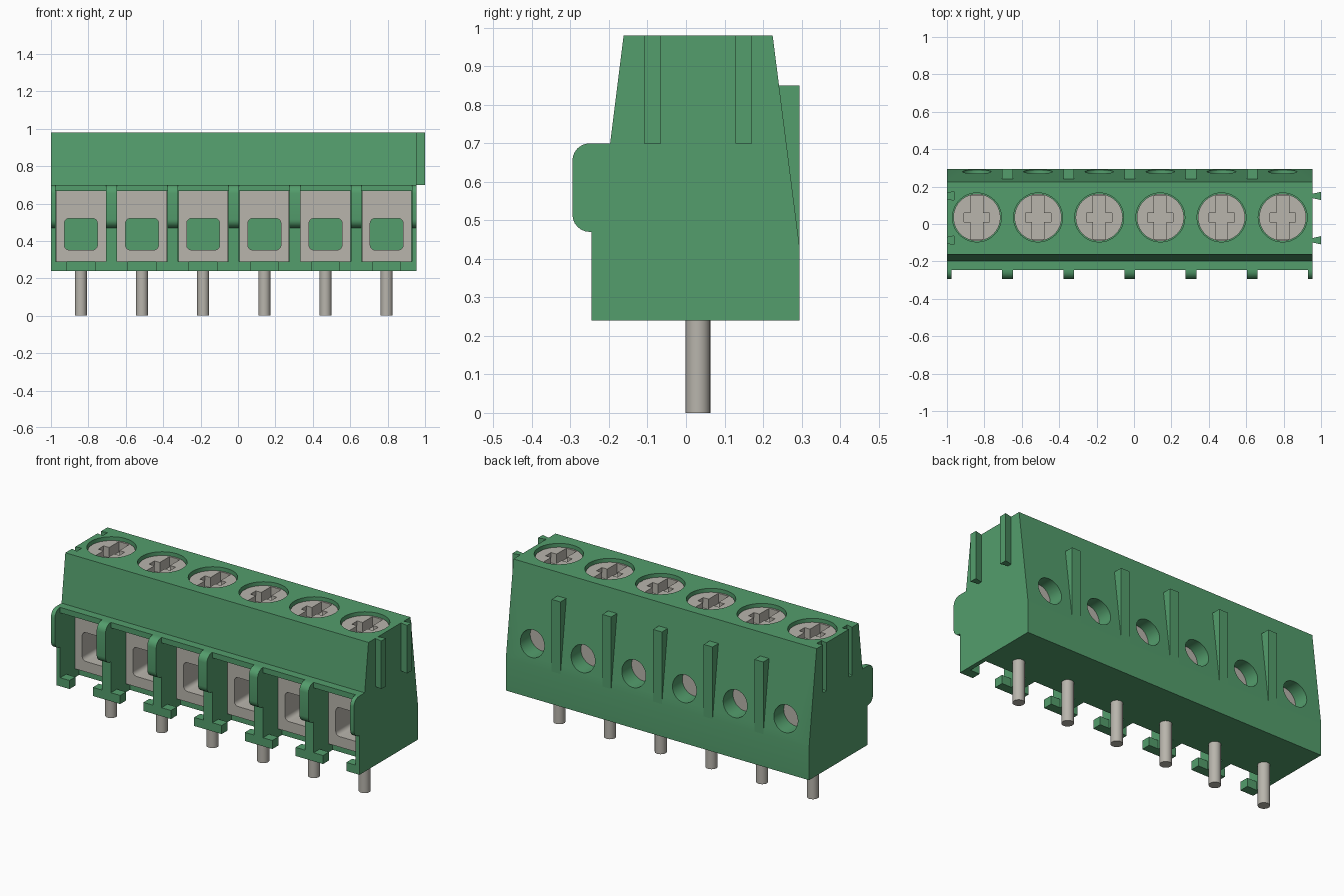
import bpy, bmesh, math
from mathutils import Vector

if "Cube" in bpy.data.objects:
    bpy.data.objects.remove(bpy.data.objects["Cube"], do_unlink=True)


def material(name, rgb):
    m = bpy.data.materials.new(name)
    m.use_nodes = True
    m.diffuse_color = (*rgb, 1)
    m.node_tree.nodes["Principled BSDF"].inputs["Base Color"].default_value = (*rgb, 1)
    return m


GREEN = material("green plastic", (0.087, 0.337, 0.15))
GREY = material("dull metal", (0.48, 0.46, 0.413))

PITCH, FIRST = 0.327, -0.84
POLES = [FIRST + PITCH * i for i in range(6)]
HALF = 0.135                        # half width of one wire chamber
LEFT, RIGHT = -1.0, 0.955
SCREW_Y = 0.035
RAIL_YS = (-0.087, 0.15)


def prism(bm, points, axis, low, high):
    """Extrude a 2D outline along x, y or z."""
    place = {"x": lambda a, b, t: (t, a, b),
             "y": lambda a, b, t: (a, t, b),
             "z": lambda a, b, t: (a, b, t)}[axis]
    ring = [bm.verts.new(place(a, b, low)) for a, b in points]
    face = bm.faces.new(ring)
    shift = Vector(place(0, 0, high - low))
    made = bmesh.ops.extrude_face_region(bm, geom=[face], use_keep_orig=True)["geom"]
    bmesh.ops.translate(bm, vec=shift, verts=[v for v in made if isinstance(v, bmesh.types.BMVert)])


def build(name, mat, shapes):
    """Make one object out of a list of prisms."""
    bm = bmesh.new()
    for shape in shapes:
        prism(bm, *shape)
    bmesh.ops.recalc_face_normals(bm, faces=bm.faces[:])
    mesh = bpy.data.meshes.new(name)
    bm.to_mesh(mesh)
    bm.free()
    mesh.materials.append(mat)
    obj = bpy.data.objects.new(name, mesh)
    bpy.context.collection.objects.link(obj)
    return obj


def activate(obj):
    bpy.ops.object.select_all(action="DESELECT")
    obj.select_set(True)
    bpy.context.view_layer.objects.active = obj


def cut(obj, shapes):
    cutter = build("cutter", obj.data.materials[0], shapes)
    cutter.hide_render = True
    mod = obj.modifiers.new("cut", "BOOLEAN")
    mod.operation, mod.solver, mod.object = "DIFFERENCE", "EXACT", cutter
    activate(obj)
    bpy.ops.object.modifier_apply(modifier=mod.name)
    bpy.data.objects.remove(cutter, do_unlink=True)


def smooth(obj):
    activate(obj)
    bpy.ops.object.shade_smooth_by_angle(angle=math.radians(30))


def rect(a0, a1, b0, b1):
    return [(a0, b0), (a1, b0), (a1, b1), (a0, b1)]


def rounded(a0, a1, b0, b1, r, steps=6):
    corners = [(a1 - r, b1 - r), (a0 + r, b1 - r), (a0 + r, b0 + r), (a1 - r, b0 + r)]
    return [(a + r * math.cos(t), b + r * math.sin(t))
            for k, (a, b) in enumerate(corners)
            for t in [(k + i / steps) * math.pi / 2 for i in range(steps + 1)]]


def circle(a, b, r, n=40):
    return [(a + r * math.cos(2 * math.pi * i / n), b + r * math.sin(2 * math.pi * i / n))
            for i in range(n)]


def plus(x, y, wide, wide_half, tall, tall_half):
    quarter = [(wide, wide_half), (tall_half, wide_half), (tall_half, tall)]
    pts = quarter + [(-a, b) for a, b in reversed(quarter)]
    pts += [(-a, -b) for a, b in pts]
    return [(x + a, y + b) for a, b in pts]


def notch(x):
    """T outline: narrow mouth between the feet, wider hole behind."""
    side = [(0.075, -0.4), (0.075, -0.19), (HALF, -0.19), (HALF, -0.07)]
    return [(x + a, b) for a, b in side] + [(x - a, b) for a, b in reversed(side)]


# Housing with chambers, floor notches, screw wells, rear holes and side grooves
profile = [(-0.245, 0.24), (0.295, 0.24), (0.295, 0.43), (0.225, 0.98),
           (-0.162, 0.98), (-0.197, 0.70), (-0.245, 0.70)]
housing = build("housing", GREEN, [(profile, "x", LEFT, RIGHT)])
cut(housing, [(rect(x - HALF, x + HALF, 0.29, 0.668), "y", -0.4, 0.19) for x in POLES])
cut(housing, [(notch(x), "z", 0.1, 0.32) for x in POLES])
cut(housing, [(circle(x, SCREW_Y, 0.131), "z", 0.88, 1.1) for x in POLES])
cut(housing, [(circle(x, 0.55, 0.077), "y", 0.15, 0.4) for x in POLES])
cut(housing, [([(LEFT - 0.01, y - 0.013), (LEFT + 0.038, y - 0.023),
                (LEFT + 0.038, y + 0.023), (LEFT - 0.01, y + 0.013)], "z", 0.70, 1.1)
              for y in RAIL_YS])
smooth(housing)

# Rounded noses on the front edge of every divider
edges = [LEFT] + [x + s * HALF for x in POLES for s in (-1, 1)][1:-1] + [RIGHT]
spans = [(LEFT, POLES[0] - HALF)]
spans += [(x + HALF, x + PITCH - HALF) for x in POLES[:-1]]
spans += [(POLES[-1] + HALF, RIGHT)]
nose = rounded(-0.295, -0.12, 0.47, 0.70, 0.045)
smooth(build("divider_noses", GREEN, [(nose, "x", a, b) for a, b in spans]))

# Wedge ribs on the sloping back
wedge = [(0.295, 0.43), (0.295, 0.85), (0.22, 0.85), (0.22, 0.60)]
build("back_ribs", GREEN, [(wedge, "x", a, b) for a, b in spans[1:-1]])

# Dovetail rails on the end
build("side_rails", GREEN, [
    ([(RIGHT - 0.005, y - 0.011), (1.0, y - 0.022), (1.0, y + 0.022), (RIGHT - 0.005, y + 0.011)],
     "z", 0.70, 0.98) for y in RAIL_YS])

for i, x in enumerate(POLES, 1):
    # Wire clamp with its square opening
    clamp = build(f"clamp_{i}", GREY,
                  [(rect(x - 0.133, x + 0.133, 0.291, 0.667), "y", -0.11, 0.188)])
    opening = rounded(x - 0.088, x + 0.088, 0.352, 0.52, 0.025)
    cut(clamp, [(opening, "y", -0.3, 0.06)])
    smooth(clamp)
    build(f"clamp_backing_{i}", GREEN, [(opening, "y", 0.053, 0.059)])

    # Screw head with cross slot
    screw = build(f"screw_{i}", GREY, [(circle(x, SCREW_Y, 0.126), "z", 0.87, 0.96)])
    cut(screw, [(plus(x, SCREW_Y, 0.068, 0.025, 0.115, 0.033), "z", 0.90, 1.1)])
    smooth(screw)

    # Solder pin
    smooth(build(f"pin_{i}", GREY, [(circle(x, 0.031, 0.032, 24), "z", 0.0, 0.33)]))
